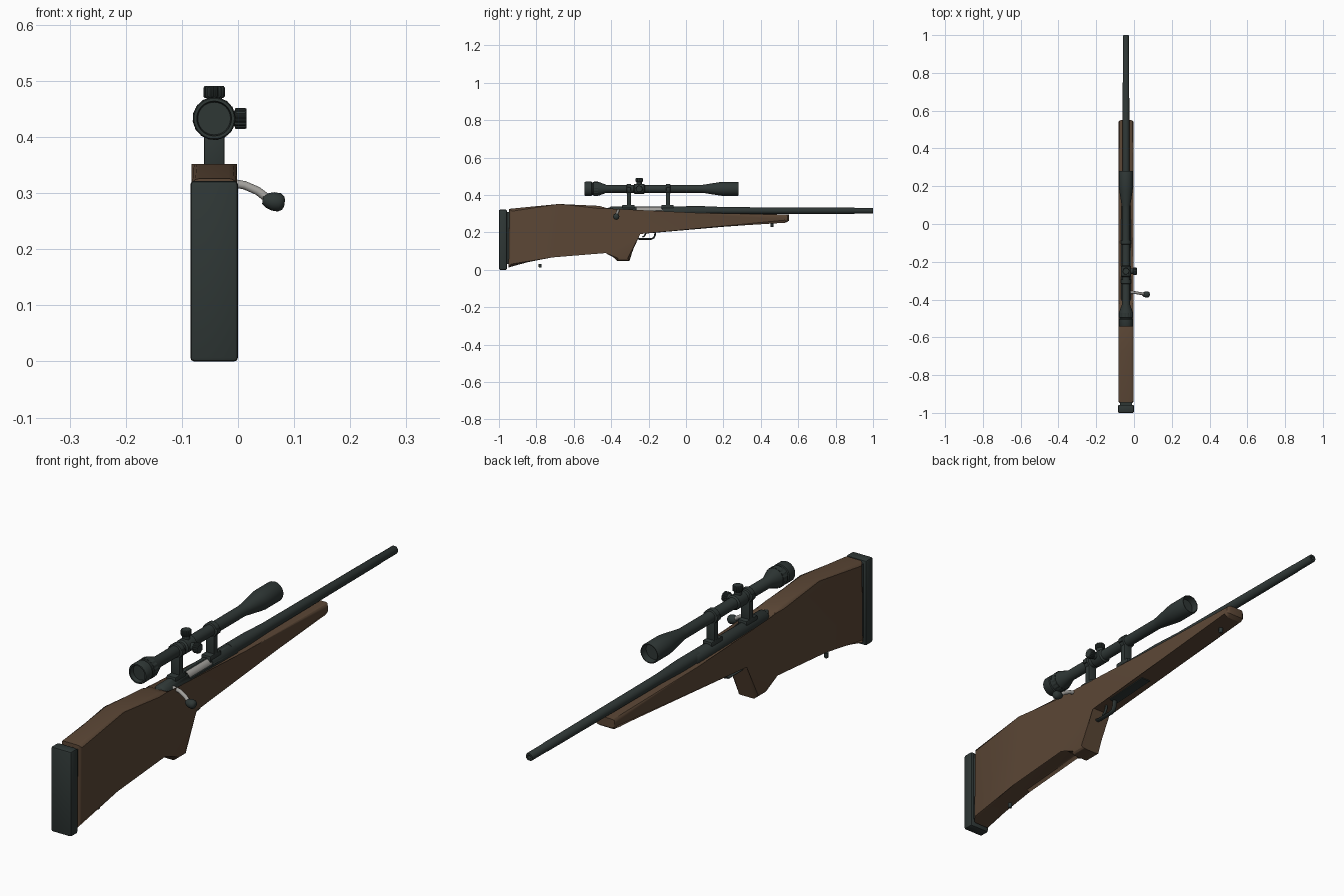
import bpy, bmesh, math
from mathutils import Vector, Matrix

if "Cube" in bpy.data.objects:
    bpy.data.objects.remove(bpy.data.objects["Cube"])

CX = -0.0425          # rifle centre line
BZ = 0.316            # bore height
SZ = 0.433            # scope height


def material(name, rgb):
    m = bpy.data.materials.new(name)
    m.diffuse_color = (*rgb, 1)
    m.use_nodes = True
    m.node_tree.nodes["Principled BSDF"].inputs["Base Color"].default_value = m.diffuse_color
    return m


WOOD = material("walnut_brown", (0.105, 0.062, 0.036))
DARK = material("gunmetal_dark", (0.028, 0.038, 0.036))
STEEL = material("bare_steel", (0.36, 0.35, 0.33))


def finish(bm, name, mat, angle=35):
    bmesh.ops.recalc_face_normals(bm, faces=bm.faces)
    me = bpy.data.meshes.new(name)
    bm.to_mesh(me)
    bm.free()
    me.materials.append(mat)
    ob = bpy.data.objects.new(name, me)
    bpy.context.collection.objects.link(ob)
    bpy.ops.object.select_all(action='DESELECT')
    ob.select_set(True)
    bpy.context.view_layer.objects.active = ob
    bpy.ops.object.shade_smooth_by_angle(angle=math.radians(angle))
    return ob


def lathe(name, origin, axis, profile, mat, n=32, ridge=0.0):
    """Revolve (distance, radius) pairs round an axis; ridge > 0 makes knurling."""
    bm = bmesh.new()
    rot = Vector(axis).to_track_quat('Z', 'Y').to_matrix()
    rings = []
    for d, r in profile:
        ring = []
        for i in range(n):
            a = 2 * math.pi * i / n
            rr = r - (ridge if i % 4 < 2 else 0)
            p = Vector((rr * math.cos(a), rr * math.sin(a), d))
            ring.append(bm.verts.new(rot @ p + Vector(origin)))
        rings.append(ring)
    for a, b in zip(rings, rings[1:]):
        for i in range(n):
            j = (i + 1) % n
            bm.faces.new((a[i], a[j], b[j], b[i]))
    bm.faces.new(rings[0][::-1])
    bm.faces.new(rings[-1])
    return finish(bm, name, mat)


def box(name, x, y, z, mat, bevel=0.004):
    bm = bmesh.new()
    size = [b - a for a, b in (x, y, z)]
    mid = [(a + b) / 2 for a, b in (x, y, z)]
    bmesh.ops.create_cube(bm, size=1, matrix=Matrix.Translation(mid) @ Matrix.Diagonal((*size, 1)))
    if bevel:
        bmesh.ops.bevel(bm, geom=bm.edges[:], offset=bevel, segments=2, profile=0.5, affect='EDGES')
    return finish(bm, name, mat)


def slab(name, outline, width, mat, bevel):
    """Extrude a side (y, z) outline across x and round both rims."""
    bm = bmesh.new()
    h = width / 2
    left = [bm.verts.new((CX - h, y, z)) for y, z in outline]
    right = [bm.verts.new((CX + h, y, z)) for y, z in outline]
    caps = [bm.faces.new(left), bm.faces.new(right[::-1])]
    n = len(outline)
    for i in range(n):
        j = (i + 1) % n
        bm.faces.new((left[i], right[i], right[j], left[j]))
    rim = [e for f in caps for e in f.edges]
    bmesh.ops.bevel(bm, geom=rim, offset=bevel, segments=3, profile=0.5, affect='EDGES')
    return finish(bm, name, mat, 30)


def tube(name, pts, radius, mat, flat=1.0):
    """Sweep a round section along points; flat widens it across x."""
    bm = bmesh.new()
    pts = [Vector(p) for p in pts]
    n, rings = 12, []
    for k, p in enumerate(pts):
        t = (pts[min(k + 1, len(pts) - 1)] - pts[max(k - 1, 0)]).normalized()
        u = Vector((0, 1, 0)) if abs(t.x) > 0.3 else Vector((1, 0, 0))
        v = t.cross(u).normalized()
        rings.append([bm.verts.new(p + radius * (u * flat * math.cos(2 * math.pi * i / n)
                      + v * math.sin(2 * math.pi * i / n))) for i in range(n)])
    for a, b in zip(rings, rings[1:]):
        for i in range(n):
            j = (i + 1) % n
            bm.faces.new((a[i], a[j], b[j], b[i]))
    bm.faces.new(rings[0])
    bm.faces.new(rings[-1])
    return finish(bm, name, mat, 45)


# Stock with pistol grip and fore-end
slab("stock", [
    (-0.95, 0.012), (-0.72, 0.08), (-0.425, 0.104), (-0.368, 0.048), (-0.302, 0.048),
    (-0.255, 0.205), (0.535, 0.252), (0.55, 0.262), (0.55, 0.296), (0.05, 0.305),
    (-0.385, 0.312), (-0.42, 0.329), (-0.465, 0.342), (-0.68, 0.352), (-0.945, 0.326)],
    0.081, WOOD, 0.014)
box("butt_pad", (-0.085, 0), (-1.0, -0.957), (0, 0.322), DARK, 0.007)
box("butt_spacer", (-0.075, -0.01), (-0.96, -0.94), (0.03, 0.31), DARK, 0)

# Barrel with a thicker chamber end and a hollow muzzle
lathe("barrel", (CX, 0, BZ), (0, 1, 0), [
    (0.0, 0.024), (0.10, 0.024), (0.22, 0.019), (0.90, 0.0165), (0.902, 0.0155), (0.996, 0.0155),
    (1.0, 0.0135), (1.0, 0.007), (0.96, 0.007)], DARK)

# Receiver with an open ejection port showing the bolt
receiver = lathe("receiver", (CX, 0, 0.312), (0, 1, 0), [
    (-0.41, 0.02), (-0.40, 0.027), (0.02, 0.027), (0.028, 0.024)], DARK)
cutter = box("port_cutter", (CX + 0.004, 0.05), (-0.265, -0.125), (0.316, 0.36), DARK, 0)
cutter.hide_render = True
mod = receiver.modifiers.new("port", 'BOOLEAN')
mod.operation, mod.object = 'DIFFERENCE', cutter
bpy.context.view_layer.objects.active = receiver
bpy.ops.object.modifier_apply(modifier="port")
bpy.data.objects.remove(cutter)
lathe("bolt_body", (CX, 0, 0.314), (0, 1, 0), [(-0.28, 0.021), (-0.11, 0.021)], STEEL)
lathe("bolt_shroud", (CX, 0, 0.312), (0, 1, 0), [(-0.445, 0.012), (-0.435, 0.018), (-0.40, 0.021)], DARK)

# Bolt handle and knob
tube("bolt_handle", [(-0.04, -0.362, 0.318), (-0.01, -0.362, 0.318), (0.012, -0.364, 0.314),
                     (0.035, -0.368, 0.304), (0.056, -0.372, 0.288)], 0.0075, STEEL)
lathe("bolt_knob", (0.044, -0.373, 0.288), (1, 0, -0.15), [
    (0, 0.007), (0.008, 0.013), (0.018, 0.0165), (0.03, 0.0165), (0.037, 0.012), (0.0395, 0.006)], DARK, 16)

# Trigger, guard and floor plate
tube("trigger_guard", [(CX, y, z) for y, z in (
    (-0.275, 0.168), (-0.25, 0.165), (-0.185, 0.165), (-0.172, 0.171), (-0.166, 0.185), (-0.162, 0.215))],
    0.0045, DARK, 2.2)
tube("trigger", [(CX, y, z) for y, z in (
    (-0.212, 0.215), (-0.214, 0.196), (-0.222, 0.182), (-0.233, 0.174))], 0.004, DARK, 1.4)
slab("floor_plate", [(-0.17, 0.2065), (0.02, 0.2178), (0.02, 0.23), (-0.17, 0.22)], 0.04, DARK, 0.002)

# Sling studs under the stock
for name, y, z0, z1 in (("rear_sling_stud", -0.78, 0.013, 0.032), ("front_sling_stud", 0.46, 0.228, 0.255)):
    lathe(name, (CX, y, z0), (0, 0, 1), [(0, 0.006), (0.003, 0.008), (z1 - z0, 0.008)], DARK, 16)

# Scope body, revolved in one piece with recessed ends
lathe("scope_body", (CX, 0, SZ), (0, 1, 0), [
    (-0.525, 0.029), (-0.542, 0.031), (-0.542, 0.036), (-0.538, 0.038), (-0.505, 0.038), (-0.503, 0.034),
    (-0.497, 0.034), (-0.495, 0.037), (-0.465, 0.036), (-0.425, 0.021), (0.085, 0.021), (0.10, 0.023),
    (0.175, 0.035), (0.195, 0.0375), (0.277, 0.0375), (0.281, 0.036), (0.281, 0.033), (0.255, 0.031)], DARK, 40)
lathe("eyepiece_grip_ring", (CX, -0.492, SZ), (0, 1, 0), [(0, 0.0385), (0.022, 0.0385)], DARK, 64, 0.002)

# Turret saddle and two knurled adjustment turrets
lathe("turret_saddle", (CX, -0.25, SZ), (0, 1, 0), [
    (-0.03, 0.021), (-0.025, 0.027), (0.025, 0.027), (0.03, 0.021)], DARK)
for name, axis in (("elevation", (0, 0, 1)), ("windage", (1, 0, 0))):
    o = (CX, -0.25, SZ)
    lathe(name + "_turret_stem", o, axis, [(0.015, 0.014), (0.04, 0.014)], DARK, 24)
    lathe(name + "_turret_cap", o, axis, [
        (0.037, 0.017), (0.039, 0.019), (0.055, 0.019), (0.058, 0.017)], DARK, 64, 0.0018)

# Two scope mounts: rail base, post, ring and clamp screws
for name, y in (("rear", -0.305), ("front", -0.096)):
    box(name + "_mount_base", (CX - 0.019, CX + 0.019), (y - 0.036, y + 0.03), (0.322, 0.347), DARK, 0.003)
    box(name + "_mount_post", (CX - 0.018, CX + 0.018), (y - 0.011, y + 0.011), (0.335, 0.425), DARK, 0.002)
    lathe(name + "_scope_ring", (CX, y, SZ), (0, 1, 0), [
        (-0.012, 0.024), (-0.01, 0.027), (0.01, 0.027), (0.012, 0.024)], DARK)
    for side in (-1, 1):
        x = CX + side * 0.025
        box(name + "_ring_clamp", (x - 0.005, x + 0.005), (y - 0.01, y + 0.01), (SZ - 0.009, SZ + 0.009), DARK, 0.002)
